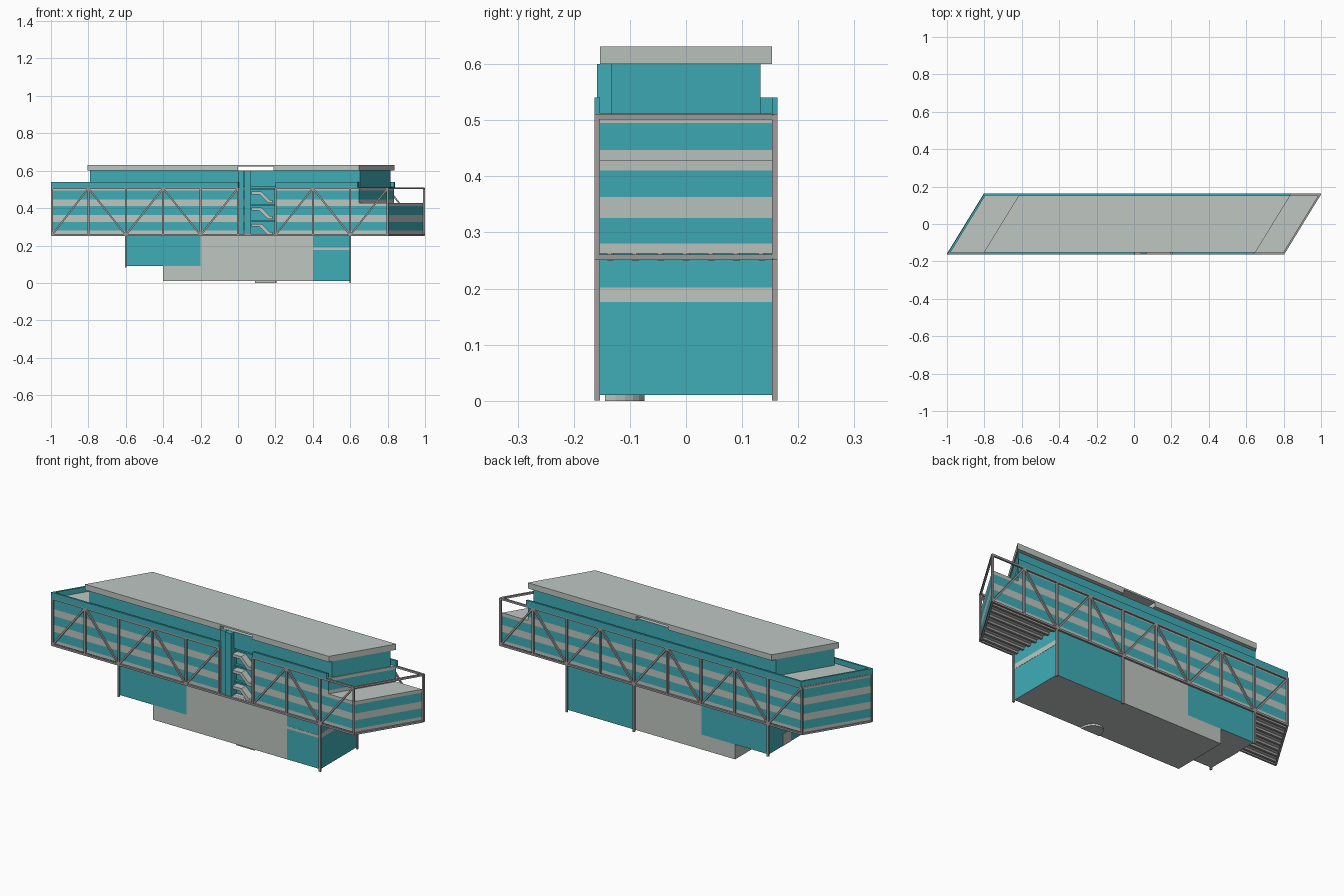
import bpy, bmesh, math
from mathutils import Vector, Matrix

if "Cube" in bpy.data.objects:
    bpy.data.objects.remove(bpy.data.objects["Cube"])

def material(name, rgb):
    m = bpy.data.materials.new(name)
    m.diffuse_color = (*rgb, 1)
    m.use_nodes = True
    m.node_tree.nodes["Principled BSDF"].inputs["Base Color"].default_value = m.diffuse_color
    return m

TEAL = material("teal", (0.05, 0.42, 0.47))
PALE = material("pale", (0.52, 0.57, 0.54))
STEEL = material("steel", (0.36, 0.34, 0.34))
S = 0.613          # slant of the end walls: x shift per unit of y
W = 0.153          # half depth of the walls

def finish(name, bm, mats):
    bmesh.ops.recalc_face_normals(bm, faces=bm.faces[:])
    me = bpy.data.meshes.new(name)
    bm.to_mesh(me)
    bm.free()
    for m in mats:
        me.materials.append(m)
    ob = bpy.data.objects.new(name, me)
    bpy.context.collection.objects.link(ob)
    return ob

def prism(name, outline, levels, bands, cap=0):
    """Upright prism; one colour per height band (0 pale, 1 teal)."""
    bm = bmesh.new()
    rings = [[bm.verts.new((x, y, z)) for x, y in outline] for z in levels]
    n = len(outline)
    for k, colour in enumerate(bands):
        for i in range(n):
            j = (i + 1) % n
            f = bm.faces.new((rings[k][i], rings[k][j], rings[k+1][j], rings[k+1][i]))
            f.material_index = colour
    for ring in (rings[0], rings[-1]):
        bm.faces.new(ring).material_index = cap
    return finish(name, bm, (PALE, TEAL))

def box(name, x0, x1, y0, y1, z0, z1, colour=0):
    return prism(name, [(x0, y0), (x1, y0), (x1, y1), (x0, y1)], [z0, z1], [colour], colour)

def slanted(x0, x1, w, notch=None):
    """Slanted plan, optionally with a recess cut in the front for the stairs."""
    pts = [(x0 - S*w, -w)]
    if notch:
        pts += [(0, -w), (0, notch), (0.2, notch), (0.2, -w)]
    return pts + [(x1 - S*w, -w), (x1 + S*w, w), (x0 + S*w, w)]

def beams(name, segments, t=0.01):
    bm = bmesh.new()
    for p, q in segments:
        p, q = Vector(p), Vector(q)
        d = q - p
        rot = d.to_track_quat('Z', 'Y').to_matrix().to_4x4()
        mat = Matrix.Translation((p + q)/2) @ rot @ Matrix.Diagonal((t, t, d.length + t*0.5, 1))
        bmesh.ops.create_cube(bm, size=1, matrix=mat)
    return finish(name, bm, (STEEL,))

# Ground storey
box("ground_plinth", -0.4, -0.2, -W, W, 0.01, 0.09)
prism("ground_core", [(-0.2, -W), (0.4, -W), (0.2, W), (-0.2, W)], [0.01, 0.262], [0])
prism("ground_right_room", [(0.4, -W), (0.598, -W), (0.598, W), (0.2, W)], [0.01, 0.262], [1])
prism("ground_left_room", [(-0.6, -W), (-0.2, -W), (-0.2, W), (-0.6, W)], [0.09, 0.262], [1])
box("side_stripe", 0.59, 0.599, -W, W, 0.176, 0.202)
box("front_stripe", 0.4, 0.598, -W - 0.001, -W + 0.01, 0.176, 0.19)
box("left_door", -0.602, -0.59, -0.035, 0.035, 0.09, 0.155)

# Half-round entrance step
arc = [(0.145 + 0.055*math.cos(math.pi*i/12), -0.144 + 0.07*math.sin(math.pi*i/12)) for i in range(13)]
prism("entrance_step", arc, [0, 0.011], [0])

# Striped main storeys and right terrace
prism("main_storey", slanted(-0.9, 0.895, W, -0.105),
      [0.262, 0.28, 0.326, 0.363, 0.41, 0.428], [0, 1, 0, 1, 0])
prism("upper_storey", slanted(-0.9, 0.74, W, -0.105),
      [0.428, 0.447, 0.495, 0.512], [0, 1, 0])

# Parapet walls around the upper roof
def wall(name, p, q, inward):
    d = Vector(inward)
    a, b = Vector(p), Vector(q)
    prism(name, [a[:], b[:], (b + d)[:], (a + d)[:]], [0.508, 0.54], [1], 1)

V = 0.163
wall("parapet_front_left", (-0.9 - S*V, -V), (0, -V), (0.006, 0.01))
wall("parapet_front_right", (0.2, -V), (0.74 - S*V, -V), (0.006, 0.01))
wall("parapet_back", (-0.9 + S*V, V), (0.74 + S*V, V), (-0.006, -0.01))
wall("parapet_left", (-0.9 - S*V, -V), (-0.9 + S*V, V), (0.012, 0))

# Set-back top storey and roof slab with a slot running through it
prism("top_storey", slanted(-0.71, 0.735, 0.133), [0.512, 0.601], [1])
L, R = -0.71, 0.742
prism("roof_left", [(L - S*W, -W), (0, -W), (0, W), (L + S*W, W)], [0.6, 0.622], [0])
prism("roof_right", [(0.19, -W), (R - S*W, -W), (R + S*W, W), (0.19, W)], [0.6, 0.622], [0])
prism("roof_top", slanted(L, R, W), [0.622, 0.631], [0])

# Stair tower and stairs
box("stair_tower", 0.0, 0.03, -W, -0.1, 0.262, 0.6, 1)
box("stair_pier", 0.034, 0.07, -W - 0.006, -0.1, 0.262, 0.6, 1)
box("stair_back_wall", 0.07, 0.2, -0.112, -0.104, 0.262, 0.512, 1)
for i in range(3):
    z = 0.488 - 0.086*i
    profile = [(0.072, z), (0.125, z), (0.17, z - 0.045), (0.185, z - 0.045),
               (0.185, z - 0.06), (0.16, z - 0.06), (0.115, z - 0.015), (0.072, z - 0.015)]
    bm = bmesh.new()
    f = bm.faces.new([bm.verts.new((x, -0.15, h)) for x, h in profile])
    ext = bmesh.ops.extrude_face_region(bm, geom=[f])
    moved = [v for v in ext["geom"] if isinstance(v, bmesh.types.BMVert)]
    bmesh.ops.translate(bm, verts=moved, vec=(0, 0.04, 0))
    bm.faces.new([v for v in f.verts]) if not f.is_valid else None
    finish(f"stair_flight_{i+1}", bm, (PALE,))
    box(f"stair_landing_{i+1}", 0.07, 0.2, -0.125, -0.105, z + 0.012, z + 0.02, 1)

# Truss on each long side
LO, HI = 0.256, 0.506
for name, y, start in (("front", -0.158, -1.0), ("back", 0.158, -0.8)):
    def node(k):
        x = start + 0.2*k
        return max(-0.994, min(0.994, x))
    seg = [((node(0), y, LO), (node(9), y, LO))]
    for k in range(10):
        seg.append(((node(k), y, LO), (node(k), y, HI)))
    if name == "front":
        seg += [((node(0), y, HI), (0, y, HI)), ((0.2, y, HI), (node(9), y, HI))]
    else:
        seg.append(((node(0), y, HI), (node(9), y, HI)))
    beams(name + "_truss_frame", seg)
    diag = []
    for k in range(9):
        if name == "front" and k == 5:      # open bay at the stairs
            continue
        low_first = (k % 2 == 0) == (name == "front")
        if name == "front" and k > 5:
            low_first = k % 2 == 0
        za, zb = (LO, HI) if low_first else (HI, LO)
        diag.append(((node(k), y, za), (node(k + 1), y, zb)))
    beams(name + "_truss_braces", diag, 0.009)
    # posts down to the ground
    posts = [((0.6, y, 0.003), (0.6, y, LO)), ((-0.6, y, 0.085), (-0.6, y, LO))]
    if name == "back":
        posts.append(((0.2, y, 0.003), (0.2, y, LO)))
    beams(name + "_posts", posts)

# End beams and terrace rail
E = 0.155
for name, c in (("left", -0.897), ("right", 0.897)):
    beams(name + "_end_beams", [((c - S*E, -E, z), (c + S*E, E, z)) for z in (LO, HI)])

# Floor joists below the overhangs
beams("floor_joists", [((-0.89 + S*y, y, 0.256), (0.89 + S*y, y, 0.256))
                       for y in [-0.135 + 0.045*i for i in range(7)]], 0.012)
